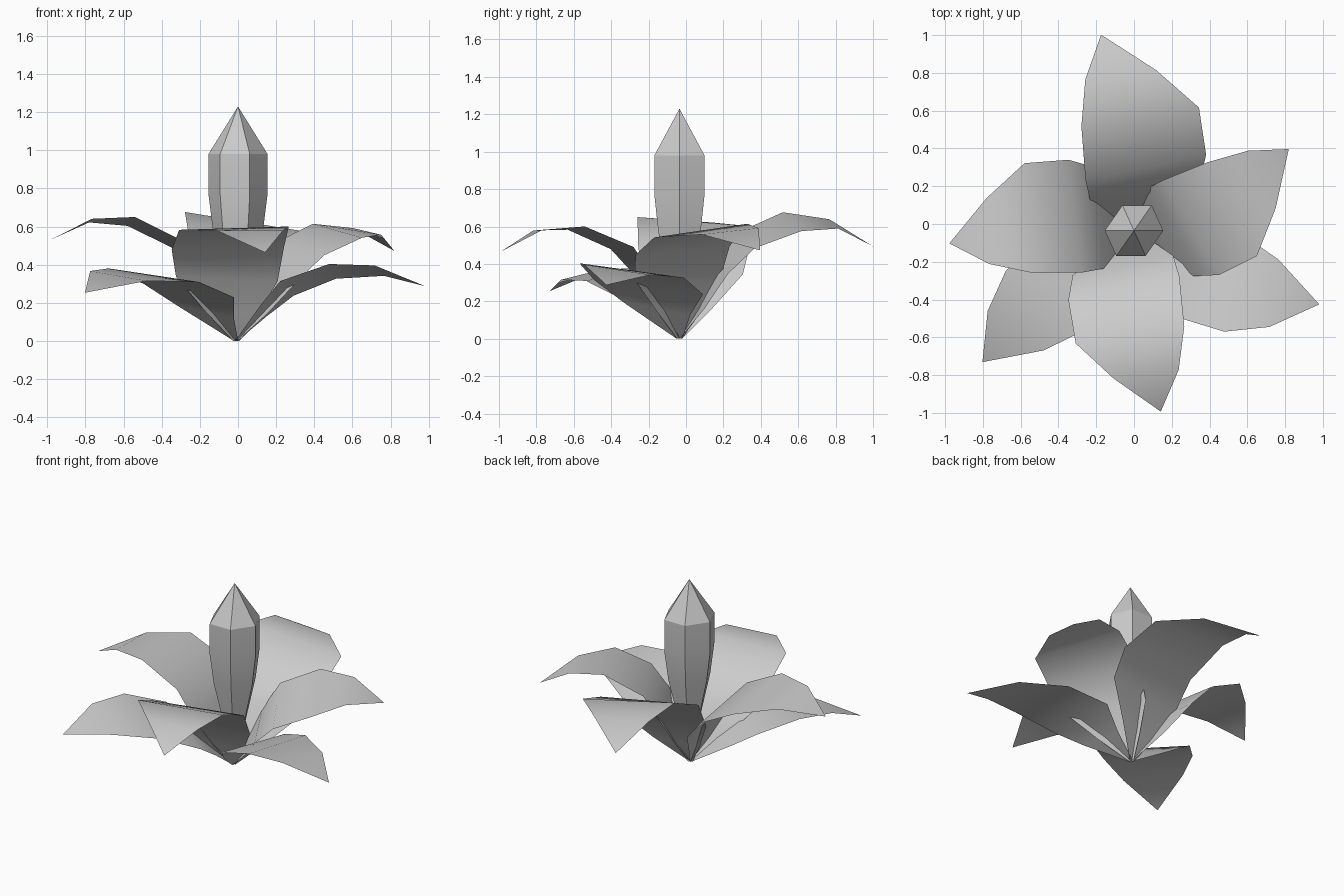
import bpy
import bmesh
from math import cos, sin, pi, radians
from mathutils import Matrix, Vector

default_cube = bpy.data.objects.get("Cube")
if default_cube:
    bpy.data.objects.remove(default_cube, do_unlink=True)

# One plain grey for the whole plant
grey = bpy.data.materials.new("plain_grey")
grey.use_nodes = True
grey_colour = (0.6, 0.6, 0.6, 1)
grey.diffuse_color = grey_colour
grey.node_tree.nodes["Principled BSDF"].inputs["Base Color"].default_value = grey_colour


def finish(name, bm, crease_angle):
    """Turn a bmesh into a smooth shaded grey object."""
    mesh = bpy.data.meshes.new(name)
    bm.to_mesh(mesh)
    bm.free()
    mesh.materials.append(grey)
    part = bpy.data.objects.new(name, mesh)
    bpy.context.collection.objects.link(part)
    bpy.ops.object.select_all(action='DESELECT')
    part.select_set(True)
    bpy.context.view_layer.objects.active = part
    bpy.ops.object.shade_smooth_by_angle(angle=radians(crease_angle))
    return part


# Leaf outlines of unit length pointing along +x: left and right edge per row
BASE_ROW = ((0, .015, 0), (0, -.015, 0))
UPPER_ROWS = [
    BASE_ROW,
    ((.08, .1, .14), (.1, -.19, .16)),
    ((.17, .19, .32), (.19, -.37, .35)),
    ((.29, .2, .5), (.32, -.42, .5)),
    ((.56, .18, .61), (.56, -.42, .61)),
    ((.79, .12, .59), (.78, -.24, .6)),
]
LOWER_ROWS = [
    BASE_ROW,
    ((.12, .11, .12), (.22, -.21, .18)),
    ((.22, .22, .22), (.36, -.31, .29)),
    ((.45, .21, .3), (.61, -.29, .37)),
    ((.73, .14, .31), (.81, -.19, .36)),
]
CENTRE = Vector((-.01, -.035, 0))


def leaf(name, rows, tip_height, heading, length, lift=0, roll=0, sway=0):
    """Loft the rows to a tip, tilt and bow the blade, then turn it to its heading."""
    bm = bmesh.new()
    turn = Matrix.Rotation(radians(heading), 3, 'Z')

    def place(point):
        x, y, z = point
        tilt = lift * x + roll * (y + .12) * min(1, x * 2)
        bowed = Vector((x, y + sway * sin(pi * x), z + tilt))
        return bm.verts.new(CENTRE + turn @ (bowed * length))

    pairs = [(place(left), place(right)) for left, right in rows]
    tip = place((1, 0, tip_height))
    for (l0, r0), (l1, r1) in zip(pairs, pairs[1:]):
        bm.faces.new((l0, r0, r1, l1))
    last_left, last_right = pairs[-1]
    bm.faces.new((last_left, last_right, tip))
    return finish(name, bm, 80)


# Four broad upper leaves
leaf("front_leaf", UPPER_ROWS, .475, -81, .97, roll=.03, sway=.02)
leaf("left_leaf", UPPER_ROWS, .475, 27.5, .935, lift=.015, roll=.13, sway=-.035)
leaf("back_leaf", UPPER_ROWS, .475, 99, 1.05, lift=-.025, roll=.16, sway=-.01)
leaf("right_leaf", UPPER_ROWS, .475, 184, .97, lift=.065, roll=.08, sway=.012)

# Two low leaves filling the front corners
leaf("low_left_leaf", LOWER_ROWS, .255, -21.5, 1.065, lift=.015, sway=-.01)
leaf("low_right_leaf", LOWER_ROWS, .255, 221.3, 1.055, lift=-.015, sway=.025)


# Six-sided bud in the middle, closing to a point, its cross-section slightly skewed
def bud(name, profile, tip_z, sides=6, skew=.12):
    bm = bmesh.new()
    axis = Vector((0, -.035, 0))
    rings = []
    for radius, z in profile:
        ring = []
        for i in range(sides):
            across, along = cos(2 * pi * i / sides), sin(2 * pi * i / sides)
            corner = Vector((radius * (across + skew * along), radius * along, z))
            ring.append(bm.verts.new(axis + corner))
        rings.append(ring)
    tip = bm.verts.new(axis + Vector((0, 0, tip_z)))
    for i in range(sides):
        j = (i + 1) % sides
        for low, high in zip(rings, rings[1:]):
            bm.faces.new((low[i], low[j], high[j], high[i]))
        bm.faces.new((rings[-1][i], rings[-1][j], tip))
    bm.faces.new(list(reversed(rings[0])))
    return finish(name, bm, 25)


bud("bud", [(.02, .03), (.07, .3), (.13, .57), (.155, .77), (.155, .98)], 1.23)
